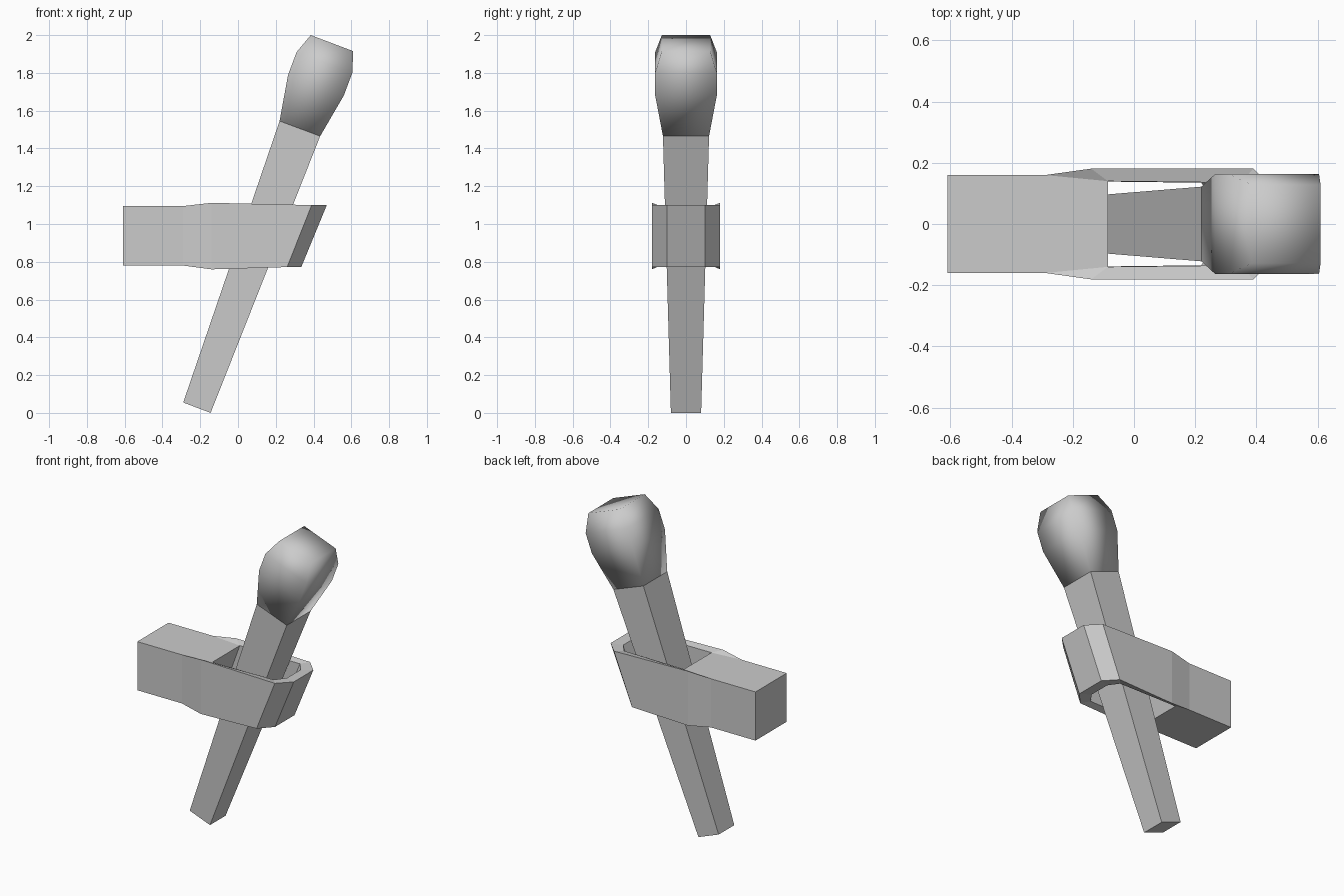
import bpy, bmesh
from mathutils import Vector

if "Cube" in bpy.data.objects:
    bpy.data.objects.remove(bpy.data.objects["Cube"])


def finish(name, bm, smooth=False):
    bmesh.ops.recalc_face_normals(bm, faces=bm.faces)
    for f in bm.faces:
        f.smooth = smooth
    mesh = bpy.data.meshes.new(name)
    bm.to_mesh(mesh)
    bm.free()
    ob = bpy.data.objects.new(name, mesh)
    bpy.context.collection.objects.link(ob)
    return ob


def loft(name, sections, smooth=False, cap_bottom=True):
    """Rectangular sections: (left x, left z, right x, right z, half depth)."""
    bm = bmesh.new()
    rings = []
    for lx, lz, rx, rz, d in sections:
        pts = ((lx, -d, lz), (rx, -d, rz), (rx, d, rz), (lx, d, lz))
        rings.append([bm.verts.new(p) for p in pts])
    for a, b in zip(rings, rings[1:]):
        for i in range(4):
            j = (i + 1) % 4
            bm.faces.new((a[i], a[j], b[j], b[i]))
    bm.faces.new(rings[-1])
    if cap_bottom:
        bm.faces.new(rings[0])
    return finish(name, bm, smooth)


# Tapered handle leaning to the right
loft("torch_handle", [(-0.29, 0.055, -0.145, 0.0, 0.08),
                      (0.22, 1.545, 0.435, 1.465, 0.122)])

# Swollen, softly shaded head
loft("torch_head", [(0.22, 1.545, 0.435, 1.465, 0.122),
                    (0.265, 1.79, 0.56, 1.68, 0.163),
                    (0.31, 1.91, 0.605, 1.80, 0.163),
                    (0.385, 2.0, 0.61, 1.915, 0.128)], smooth=True)

# Wall bracket: block with a strap looping round the handle
# Each point: top x, bottom x, half depth, top z, bottom z
outer = [(-0.61, -0.61, 0.16, 1.095, 0.78),
         (-0.29, -0.29, 0.16, 1.095, 0.78),
         (-0.14, -0.14, 0.181, 1.112, 0.76),
         (0.39, 0.26, 0.181, 1.10, 0.772),
         (0.47, 0.335, 0.10, 1.10, 0.772)]
inner = [(-0.085, -0.20, 0.14, 1.095, 0.78),
         (0.35, 0.22, 0.135, 1.095, 0.78),
         (0.40, 0.265, 0.07, 1.095, 0.78)]
bm = bmesh.new()
V = {}
for key, pts in (("o", outer), ("i", inner)):
    for n, (tx, bx, y, tz, bz) in enumerate(pts):
        for s in (-1, 1):
            V[key, n, s, 1] = bm.verts.new((tx, s * y, tz))
            V[key, n, s, 0] = bm.verts.new((bx, s * y, bz))


def face(*keys):
    bm.faces.new([V[k] for k in keys])


for t in (0, 1):
    # block top / bottom and front of the strap
    face(("o", 0, -1, t), ("o", 1, -1, t), ("i", 0, -1, t),
         ("i", 0, 1, t), ("o", 1, 1, t), ("o", 0, 1, t))
    face(("o", 4, -1, t), ("o", 4, 1, t), ("i", 2, 1, t), ("i", 2, -1, t))
    for s in (-1, 1):
        face(("o", 1, s, t), ("o", 2, s, t), ("i", 0, s, t))
        for n in (0, 1):
            face(("o", n + 2, s, t), ("o", n + 3, s, t),
                 ("i", n + 1, s, t), ("i", n, s, t))
# upright walls, outside and inside
for key, last in (("o", 4), ("i", 2)):
    for s in (-1, 1):
        for n in range(last):
            face((key, n, s, 0), (key, n + 1, s, 0),
                 (key, n + 1, s, 1), (key, n, s, 1))
    for n in (0, last):
        face((key, n, -1, 0), (key, n, 1, 0), (key, n, 1, 1), (key, n, -1, 1))
finish("wall_bracket", bm)
